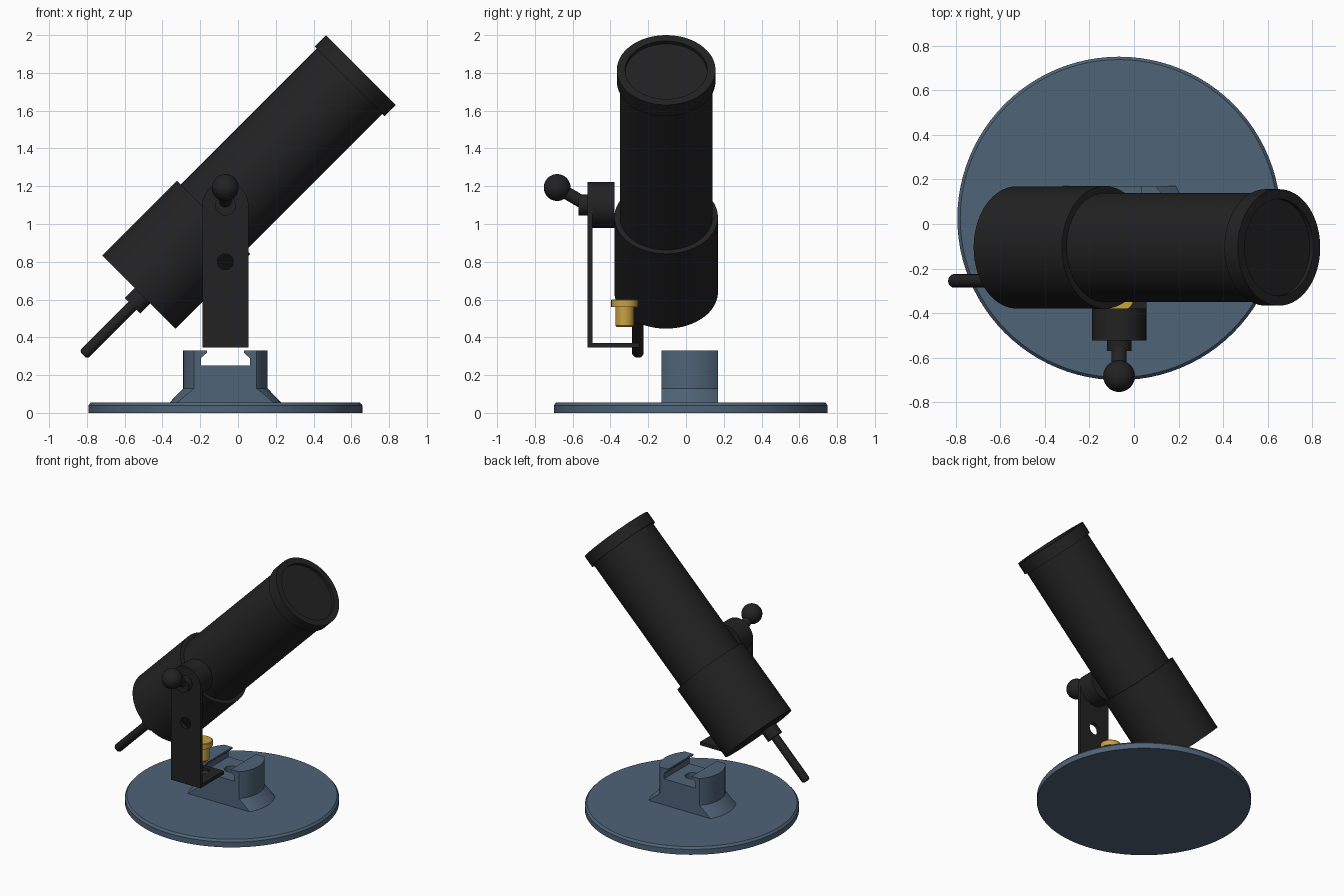
import bpy, bmesh, math
from mathutils import Vector

if "Cube" in bpy.data.objects:
    bpy.data.objects.remove(bpy.data.objects["Cube"])


def material(name, rgb):
    m = bpy.data.materials.new(name)
    m.diffuse_color = (*rgb, 1)
    m.use_nodes = True
    m.node_tree.nodes["Principled BSDF"].inputs["Base Color"].default_value = m.diffuse_color
    return m


BLACK = material("black", (0.016, 0.016, 0.016))
BLUE = material("slate_blue", (0.078, 0.125, 0.185))
GOLD = material("gold", (0.58, 0.36, 0.055))


def finish(bm, name, mat):
    bmesh.ops.remove_doubles(bm, verts=bm.verts, dist=1e-5)
    bmesh.ops.recalc_face_normals(bm, faces=bm.faces)
    me = bpy.data.meshes.new(name)
    bm.to_mesh(me)
    bm.free()
    me.materials.append(mat)
    ob = bpy.data.objects.new(name, me)
    bpy.context.collection.objects.link(ob)
    smooth(me)
    return ob


def smooth(me):
    me.shade_smooth()
    me.set_sharp_from_angle(angle=math.radians(30))


def lathe(name, origin, axis, profile, mat, n=72):
    """Revolve (distance, radius) pairs around an axis and cap both ends."""
    q = Vector(axis).to_track_quat('Z', 'Y')
    bm = bmesh.new()
    rings = []
    for d, r in profile:
        rings.append([bm.verts.new(Vector(origin) + q @ Vector((
            r * math.cos(2 * math.pi * i / n), r * math.sin(2 * math.pi * i / n), d)))
            for i in range(n)])
    for a, b in zip(rings, rings[1:]):
        for i in range(n):
            j = (i + 1) % n
            bm.faces.new((a[i], a[j], b[j], b[i]))
    bm.faces.new(rings[0])
    bm.faces.new(rings[-1])
    return finish(bm, name, mat)


def prism(name, outline, y0, y1, mat):
    """Extrude an (x, z) outline along y."""
    bm = bmesh.new()
    face = bm.faces.new([bm.verts.new((x, y0, z)) for x, z in outline])
    out = bmesh.ops.extrude_face_region(bm, geom=[face])["geom"]
    bmesh.ops.translate(bm, vec=(0, y1 - y0, 0),
                        verts=[v for v in out if isinstance(v, bmesh.types.BMVert)])
    return finish(bm, name, mat)


def box(name, x0, x1, y0, y1, z0, z1, mat):
    return prism(name, [(x0, z0), (x1, z0), (x1, z1), (x0, z1)], y0, y1, mat)


def boolean(ob, cutter, operation='DIFFERENCE'):
    """Apply a boolean and discard the cutter."""
    cutter.hide_render = True
    mod = ob.modifiers.new("cut", 'BOOLEAN')
    mod.object, mod.operation, mod.solver = cutter, operation, 'EXACT'
    deps = bpy.context.evaluated_depsgraph_get()
    me = bpy.data.meshes.new_from_object(ob.evaluated_get(deps))
    ob.modifiers.clear()
    ob.data = me
    smooth(me)
    bpy.data.objects.remove(cutter)


CX, CY = -0.067, 0.025          # centre of the stand
UP, BACK = (0, 0, 1), (0, 1, 0)

# Round base plate with a bevelled top edge
lathe("base_plate", (CX, CY, 0), UP,
      [(0, 0.725), (0.04, 0.725), (0.055, 0.712)], BLUE, 96)

# Flared pedestal, cut flat at front and back, with a dovetail slot on top
pedestal = lathe("pedestal", (CX, 0.02, 0), UP,
                 [(0.05, 0.3), (0.13, 0.223), (0.33, 0.223)], BLUE)
boolean(pedestal, box("flat_cutter", -1, 1, -0.13, 0.17, 0, 1, BLUE), 'INTERSECT')
half = [(0.13, 0.25), (0.13, 0.29), (0.098, 0.318), (0.098, 0.4)]
slot = [(CX + x, z) for x, z in half] + [(CX - x, z) for x, z in reversed(half)]
boolean(pedestal, prism("slot_cutter", slot, -0.5, 0.5, BLUE))
boolean(pedestal, lathe("socket_cutter", (CX, 0.02, 0.15), UP,
                        [(0, 0.05), (0.15, 0.05)], BLUE, 40))

# Upright bracket with rounded top and a round hole
HW, PZ = 0.122, 1.1             # half width and pivot height
arch = [(CX - HW, 0.345), (CX + HW, 0.345)]
arch += [(CX + HW * math.cos(math.pi * i / 32), PZ + HW * math.sin(math.pi * i / 32))
         for i in range(33)]
plate = prism("bracket_plate", arch, -0.522, -0.496, BLACK)
boolean(plate, lathe("hole_cutter", (CX, -0.6, 0.8), BACK,
                     [(0, 0.042), (0.2, 0.042)], BLACK, 40))

# Bracket foot with the hole for the thumb screw
foot = box("bracket_foot", CX - HW, CX + HW, -0.497, -0.245, 0.345, 0.37, BLACK)
boolean(foot, lathe("screw_hole_cutter", (CX, -0.325, 0.3), UP,
                    [(0, 0.046), (0.2, 0.046)], BLACK, 40))

# Pivot boss between bracket and tube
lathe("pivot_boss", (CX, -0.497, PZ), BACK, [(0, HW), (0.119, HW)], BLACK)

# Clamp lever: hub, tilted shaft and ball
lathe("lever_hub", (CX, -0.57, PZ), BACK, [(0, 0.055), (0.05, 0.055)], BLACK, 48)
ball = Vector((CX, -0.682, 1.193))
root = Vector((CX, -0.535, 1.108))
lathe("lever_shaft", root, ball - root,
      [(0, 0.034), ((ball - root).length, 0.034)], BLACK, 40)
lathe("lever_ball", ball, UP,
      [(-0.071 * math.cos(math.pi * i / 24), max(0.0005, 0.071 * math.sin(math.pi * i / 24)))
       for i in range(25)], BLACK, 48)

# Brass thumb screw
lathe("thumb_screw", (CX, -0.325, 0), UP,
      [(0.455, 0.042), (0.462, 0.049), (0.56, 0.049), (0.56, 0.071),
       (0.597, 0.071), (0.601, 0.067)], GOLD, 48)

# Main tube: wide rear housing, slim barrel, recessed front cap
AXIS = (1, 0, 1)
rear = (-0.525, -0.105, 0.64)
lathe("rear_housing", rear, AXIS, [(0, 0.274), (0.56, 0.274)], BLACK, 96)
lathe("barrel", rear, AXIS, [(0.5, 0.245), (1.6, 0.245)], BLACK, 96)
lathe("front_cap", rear, AXIS,
      [(1.577, 0.261), (1.662, 0.261), (1.662, 0.217), (1.64, 0.217)], BLACK, 96)

# Rear handle rod with collar and rounded tip
grip, AFT = (-0.505, -0.255, 0.62), (-1, 0, -1)
lathe("rod_collar", grip, AFT, [(-0.02, 0.058), (0.075, 0.058)], BLACK, 48)
lathe("handle_rod", grip, AFT,
      [(0, 0.03), (0.43, 0.03), (0.438, 0.026), (0.443, 0.018)], BLACK, 40)
